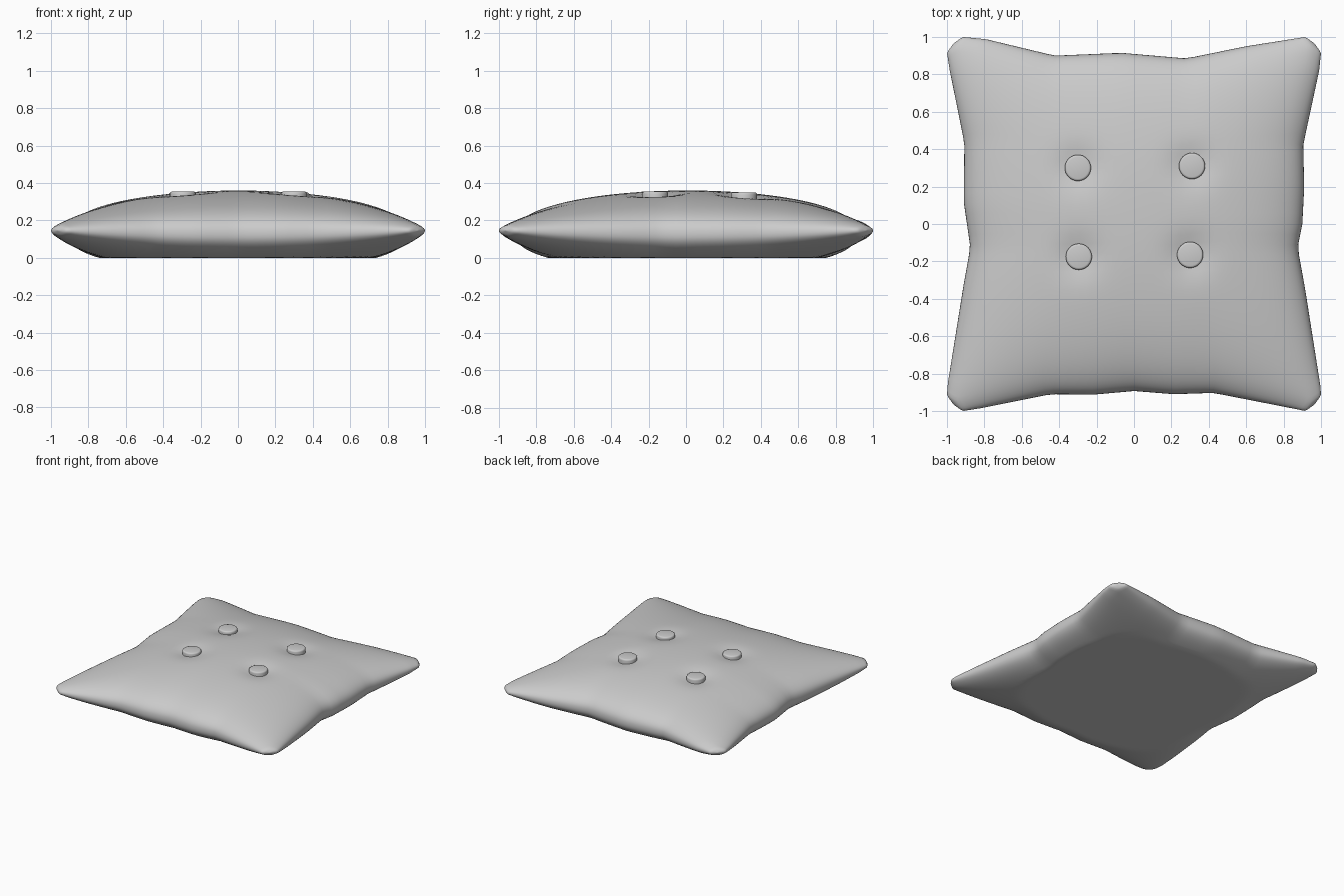
import bpy, bmesh, math

if "Cube" in bpy.data.objects:
    bpy.data.objects.remove(bpy.data.objects["Cube"])

# outline of the cushion: how far each side reaches, along -1..1
RIGHT = [(-1, .965), (-.95, 1), (-.9, .997), (-.36, .915), (-.13, .875), (0, .9), (.2, .91), (.44, .905), (.85, .99), (.95, 1), (1, .965)]
LEFT = [(-1, .965), (-.95, 1), (-.88, .995), (-.33, .91), (-.13, .875), (.12, .91), (.45, .907), (.85, .985), (.95, 1), (1, .965)]
BACK = [(-1, .965), (-.95, 1), (-.82, .988), (-.44, .9), (-.07, .915), (.29, .885), (.62, .95), (.95, 1), (1, .965)]
FRONT = [(-1, .965), (-.95, 1), (-.85, .985), (-.46, .91), (-.22, .912), (0, .893), (.22, .91), (.44, .903), (.9, .99), (.95, 1), (1, .965)]
BUTTONS = [(-.30, .30), (.31, .31), (-.295, -.175), (.30, -.165)]
N = 56


def reach(table, t):
    for (a, p), (b, q) in zip(table, table[1:]):
        if t <= b:
            return p + (q - p) * (t - a) / (b - a)
    return table[-1][1]


def puff(u, v):
    return (max(0, 1 - u * u) * max(0, 1 - v * v)) ** 0.43


def point(u, v, top):
    x = ((1 + u) * reach(RIGHT, v) - (1 - u) * reach(LEFT, v)) / 2
    y = ((1 + v) * reach(BACK, u) - (1 - v) * reach(FRONT, u)) / 2
    seam = 0.127 + 0.02 * (u * v) ** 2
    if not top:
        return x, y, max(0, seam - 0.205 * puff(u, v))
    z = seam + 0.233 * puff(u, v)
    for bx, by in BUTTONS:
        d2 = (x - bx) ** 2 + (y - by) ** 2
        z -= 0.032 * math.exp(-d2 / 0.011)
    return x, y, z


def smooth(obj, angle):
    bpy.ops.object.select_all(action='DESELECT')
    obj.select_set(True)
    bpy.context.view_layer.objects.active = obj
    bpy.ops.object.shade_smooth_by_angle(angle=math.radians(angle))


def add_object(name, bm):
    mesh = bpy.data.meshes.new(name)
    bm.to_mesh(mesh)
    bm.free()
    obj = bpy.data.objects.new(name, mesh)
    bpy.context.collection.objects.link(obj)
    return obj


# cushion: two puffed sheets welded along the seam, denser near the edges
bm = bmesh.new()
ts = [math.sin(math.pi / 2 * (2 * i / N - 1)) for i in range(N + 1)]
for top in (True, False):
    g = [[bm.verts.new(point(u, v, top)) for u in ts] for v in ts]
    for j in range(N):
        for i in range(N):
            quad = [g[j][i], g[j][i + 1], g[j + 1][i + 1], g[j + 1][i]]
            bm.faces.new(quad if top else quad[::-1])
bmesh.ops.remove_doubles(bm, verts=bm.verts, dist=1e-5)
smooth(add_object("cushion", bm), 180)

# buttons: rounded discs sunk into the dimples
for k, (bx, by) in enumerate(BUTTONS):
    bm = bmesh.new()
    bmesh.ops.create_cone(bm, cap_ends=True, segments=32, radius1=0.07, radius2=0.07, depth=0.045)
    rim = [e for e in bm.edges if all(v.co.z > 0 for v in e.verts)]
    bmesh.ops.bevel(bm, geom=rim, offset=0.012, segments=3, affect='EDGES', profile=0.5)
    button = add_object(f"button_{k + 1}", bm)
    button.location = (bx, by, point(bx, by, True)[2] + 0.012)
    smooth(button, 40)
